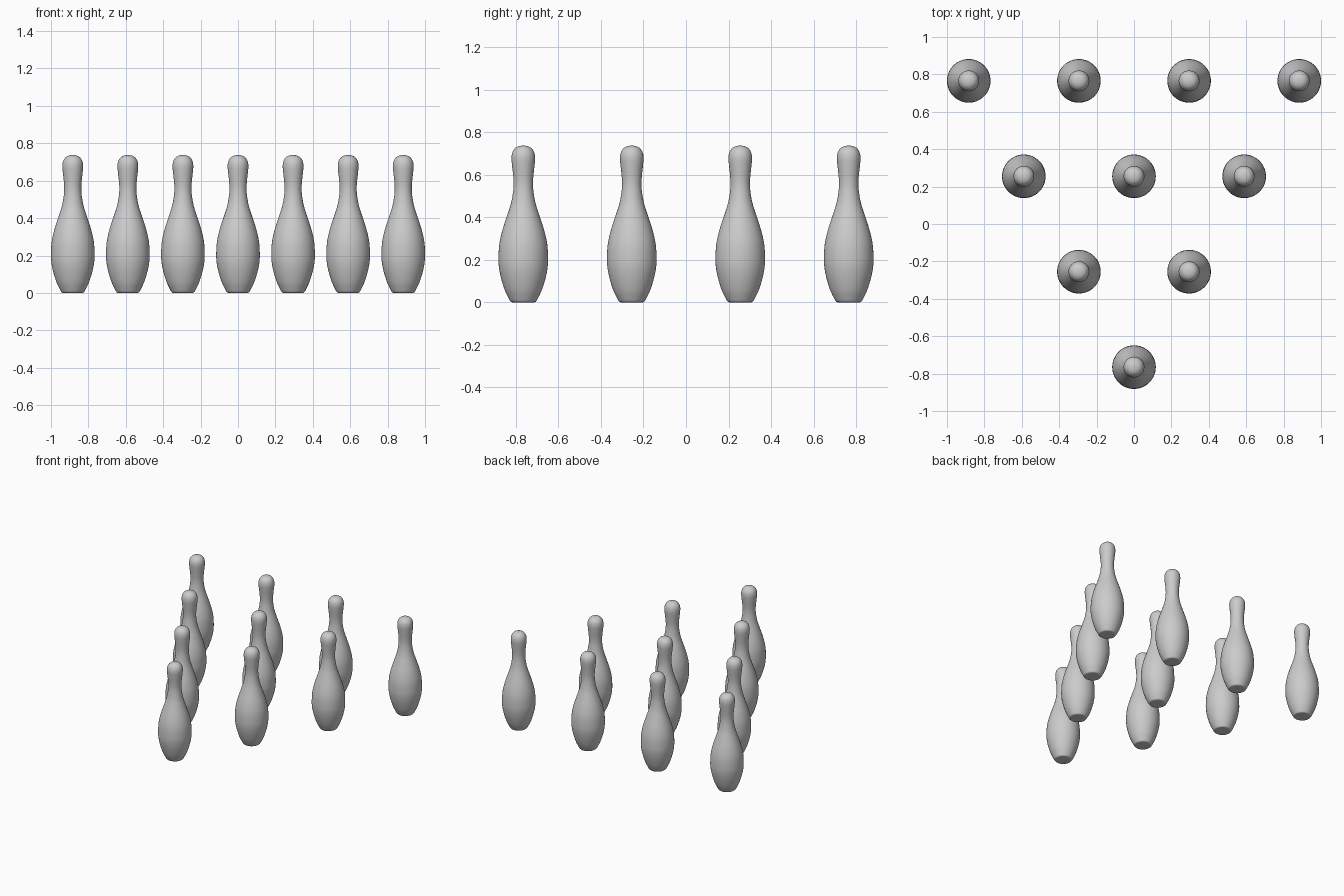
import bpy, bmesh, math
from mathutils import Vector

if "Cube" in bpy.data.objects:
    bpy.data.objects.remove(bpy.data.objects["Cube"])

SPACING, SEGS, SUB = 0.589, 48, 4

# Pin half-profile: (radius, height)
PROFILE = [(0.05, 0.0), (0.060, 0.004), (0.072, 0.025), (0.088, 0.06), (0.105, 0.115),
           (0.1145, 0.165), (0.1165, 0.21), (0.1125, 0.275), (0.098, 0.34),
           (0.077, 0.405), (0.058, 0.465), (0.048, 0.52), (0.0455, 0.56),
           (0.048, 0.60), (0.053, 0.645), (0.0555, 0.68), (0.0505, 0.707),
           (0.037, 0.726), (0.019, 0.735), (0.0, 0.737)]


def smooth_curve(pts, n):
    """Catmull-Rom curve through the points."""
    p = [Vector(q) for q in pts]
    p = [2 * p[0] - p[1]] + p + [Vector((-p[-2].x, p[-2].y))]
    out = []
    for i in range(1, len(p) - 2):
        a, b, c, d = p[i - 1:i + 3]
        for k in range(n):
            t = k / n
            out.append(0.5 * (2 * b + (c - a) * t + (2 * a - 5 * b + 4 * c - d) * t**2
                              + (3 * b - a - 3 * c + d) * t**3))
    return out


# Lathe the pin
bm = bmesh.new()
rings = [[bm.verts.new((q.x * math.cos(2 * math.pi * j / SEGS),
                        q.x * math.sin(2 * math.pi * j / SEGS), max(q.y, 0)))
          for j in range(SEGS)] for q in smooth_curve(PROFILE, SUB)]
for lo, hi in zip(rings, rings[1:]):
    for j in range(SEGS):
        k = (j + 1) % SEGS
        bm.faces.new((lo[j], lo[k], hi[k], hi[j]))
# Flat base and crown of the head
base = bm.faces.new(rings[0][::-1])
tip = bm.verts.new((0, 0, PROFILE[-1][1]))
for j in range(SEGS):
    bm.faces.new((rings[-1][j], rings[-1][(j + 1) % SEGS], tip))
for f in bm.faces:
    f.smooth = f is not base
for e in base.edges:
    e.smooth = False
mesh = bpy.data.meshes.new("pin")
bm.to_mesh(mesh)
bm.free()

# Triangular rack of ten, single pin at the front
for row in range(4):
    for i in range(row + 1):
        pin = bpy.data.objects.new(f"pin_row{row + 1}_{i + 1}", mesh)
        pin.location = ((i - row / 2) * SPACING,
                        (row - 1.5) * SPACING * math.sqrt(3) / 2, 0)
        bpy.context.collection.objects.link(pin)
